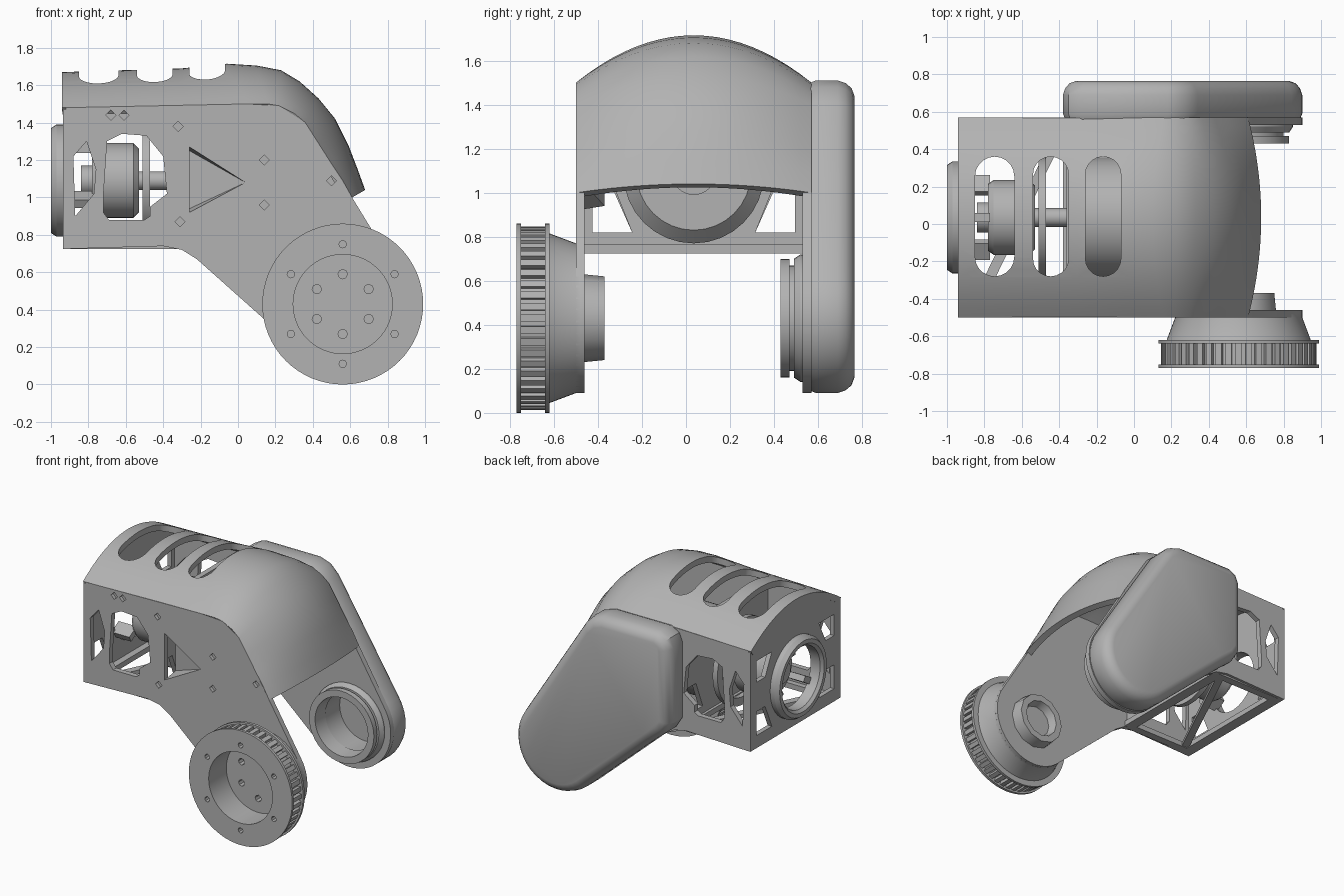
import bpy, bmesh
from math import cos, sin, pi, radians
from mathutils import Matrix, Vector

if "Cube" in bpy.data.objects:
    bpy.data.objects.remove(bpy.data.objects["Cube"])

grey = bpy.data.materials.new("mid grey")
grey.use_nodes = True
grey.diffuse_color = (0.45, 0.45, 0.45, 1)
grey.node_tree.nodes["Principled BSDF"].inputs["Base Color"].default_value = (0.45, 0.45, 0.45, 1)

PX, PZ = 0.56, 0.43      # arm pivot
MY, MZ = 0.035, 1.09     # motor axis
Y0, Y1 = -0.5, 0.57      # outer faces of the body walls


def finish(bm, name):
    bmesh.ops.remove_doubles(bm, verts=bm.verts, dist=1e-5)
    bmesh.ops.recalc_face_normals(bm, faces=bm.faces)
    me = bpy.data.meshes.new(name)
    bm.to_mesh(me)
    bm.free()
    me.materials.append(grey)
    ob = bpy.data.objects.new(name, me)
    bpy.context.collection.objects.link(ob)
    return ob


def place(p, axis, t):
    return {"X": (t, p[0], p[1]), "Y": (p[0], t, p[1]), "Z": (p[0], p[1], t)}[axis]


def loft(name, layers, axis):
    """Skin matching outlines, given as (outline, position), and cap both ends."""
    bm = bmesh.new()
    rings = [[bm.verts.new(place(p, axis, t)) for p in pts] for pts, t in layers]
    bm.faces.new(rings[0])
    bm.faces.new(rings[-1])
    for lo, hi in zip(rings, rings[1:]):
        for i in range(len(lo)):
            j = (i + 1) % len(lo)
            bm.faces.new((lo[i], lo[j], hi[j], hi[i]))
    return finish(bm, name)


def prism(name, pts, axis, a, b):
    return loft(name, [(pts, a), (pts, b)], axis)


def inset(pts, d):
    """Shrink a clockwise outline by a distance with mitred corners."""
    out = []
    for i, p in enumerate(pts):
        p = Vector(p)
        a = (p - Vector(pts[i - 1])).normalized()
        b = (Vector(pts[(i + 1) % len(pts)]) - p).normalized()
        na, nb = Vector((a.y, -a.x)), Vector((b.y, -b.x))
        out.append(tuple(p + (na + nb) * d / (1 + na.dot(nb))))
    return out


def lathe(name, prof, axis, centre, n=48, closed=True):
    """Revolve (radius, position) points about an axis."""
    bm = bmesh.new()
    rings = [[bm.verts.new(place((centre[0] + r * cos(2 * pi * k / n),
                                  centre[1] + r * sin(2 * pi * k / n)), axis, t))
              for k in range(n)] for r, t in prof]
    for i in range(len(prof) if closed else len(prof) - 1):
        a, b = rings[i], rings[(i + 1) % len(prof)]
        for k in range(n):
            m = (k + 1) % n
            bm.faces.new((a[k], a[m], b[m], b[k]))
    return finish(bm, name)


def solid(name, axis, centre, r, a, b, n=32):
    return lathe(name, [(0, a), (r, a), (r, b), (0, b)], axis, centre, n, False)


def apply_mods(ob):
    bpy.context.view_layer.objects.active = ob
    for m in list(ob.modifiers):
        bpy.ops.object.modifier_apply(modifier=m.name)


def cut(ob, cutters):
    for c in cutters:
        m = ob.modifiers.new("cut", "BOOLEAN")
        m.operation, m.solver, m.object = "DIFFERENCE", "EXACT", c
    apply_mods(ob)
    for c in cutters:
        bpy.data.objects.remove(c)


def arc(cx, cz, r, a0, a1, n):
    return [(cx + r * cos(radians(a0 + (a1 - a0) * i / n)),
             cz + r * sin(radians(a0 + (a1 - a0) * i / n))) for i in range(n + 1)]


def rect(a, b, c, d):
    return [(a, c), (b, c), (b, d), (a, d)]


def bearing_bore():
    return solid("cutter", "Y", (PX, PZ), 0.215, 0.4, 0.715)


# Side walls running down into the arms
arm_end = arc(PX, PZ, 0.34, 34, -130, 18)
wall = [(-0.92, 0.725), (-0.92, 1.48), (0.05, 1.5), (0.22, 1.49), (0.36, 1.4),
        (0.5, 1.18), (0.61, 1.0)] + arm_end + [(-0.22, 0.67), (-0.3, 0.72), (-0.4, 0.74)]
window = [(-0.7, 1.3), (-0.62, 1.34), (-0.49, 1.33), (-0.4, 1.22), (-0.38, 1.02),
          (-0.47, 0.95), (-0.47, 0.9), (-0.5, 0.88), (-0.69, 0.88), (-0.72, 0.92), (-0.72, 1.0)]
end_window = [(-0.88, 1.22), (-0.81, 1.3), (-0.76, 1.15), (-0.77, 1.02), (-0.87, 0.9)]
wedge = [(-0.26, 1.27), (0.04, 1.08), (-0.26, 0.92)]
screws = [(-0.68, 1.44), (-0.61, 1.44), (-0.32, 1.38), (0.14, 1.2), (0.5, 1.09),
          (0.14, 0.96), (-0.31, 0.87)]
for name, a, b in (("front_wall", Y0, Y0 + 0.04), ("back_wall", Y1 - 0.04, Y1)):
    ob = prism(name, wall, "Y", a, b)
    tools = [prism("cutter", w, "Y", a - 0.1, b + 0.1) for w in (window, end_window)]
    if name == "front_wall":
        tools.append(prism("cutter", wedge, "Y", a - 0.1, b + 0.1))
        tools += [solid("cutter", "Y", s, 0.027, a - 0.02, a + 0.025, 4) for s in screws]
    else:
        tools.append(bearing_bore())
    cut(ob, tools)

# Sloping pocket behind the triangular opening
bm = bmesh.new()
rim = [bm.verts.new((x, Y0 + 0.002, z)) for x, z in wedge]
low = [bm.verts.new((-0.26, Y0 + 0.13, z)) for z in (1.25, 0.94)]
bm.faces.new((rim[1], low[0], low[1]))
bm.faces.new((rim[0], low[0], rim[1]))
bm.faces.new((rim[2], rim[1], low[1]))
finish(bm, "wall_pocket")

# Arched hood bending down at the arm end: (edge x, edge z, crown x, crown z)
stations = [(-0.94, 1.48, -0.94, 1.67), (-0.3, 1.49, -0.3, 1.69), (0.05, 1.5, -0.06, 1.715),
            (0.16, 1.5, 0.1, 1.705), (0.22, 1.49, 0.23, 1.68), (0.3, 1.45, 0.33, 1.62),
            (0.36, 1.4, 0.43, 1.53), (0.43, 1.29, 0.52, 1.42), (0.5, 1.18, 0.59, 1.28),
            (0.56, 1.09, 0.64, 1.15), (0.61, 1.0, 0.68, 1.04)]
bm = bmesh.new()
N = 20
grid = []
for ex, ez, cx, cz in stations:
    row = []
    for k in range(N + 1):
        u = k / N
        f = 1 - (2 * u - 1) ** 2
        row.append(bm.verts.new((ex + (cx - ex) * f, Y0 + (Y1 - Y0) * u, ez + (cz - ez) * f)))
    grid.append(row)
for a, b in zip(grid, grid[1:]):
    for k in range(N):
        bm.faces.new((a[k], b[k], b[k + 1], a[k + 1]))
hood = finish(bm, "hood")
if hood.data.polygons[0].normal.z < 0:
    hood.data.flip_normals()
m = hood.modifiers.new("shell", "SOLIDIFY")
m.thickness, m.offset = 0.045, -1
apply_mods(hood)


def slot(x0, x1):
    r, c = (x1 - x0) / 2, (x0 + x1) / 2
    return arc(c, 0.36 - r, r, 0, 180, 10) + arc(c, -0.28 + r, r, 180, 360, 10)


cut(hood, [prism("cutter", slot(*s), "Z", 1.3, 1.9)
           for s in ((-0.85, -0.64), (-0.54, -0.35), (-0.26, -0.07))])

# End plate with arched top, motor opening and corner holes
arch = [(Y0 + (Y1 - Y0) * k / N, 1.47 + 0.18 * (1 - (2 * k / N - 1) ** 2)) for k in range(N + 1)]
end_plate = prism("end_plate", [(Y1, 0.725), (Y0, 0.725)] + arch, "X", -0.935, -0.9)


def corner_holes(x, z0, z1):
    tri = [(0.46, z0), (0.28, z0), (0.36, z1), (0.46, z1)]
    return [prism("cutter", [(MY + s * y, z) for y, z in tri], "X", x - 0.1, x + 0.1)
            for s in (-1, 1)]


cut(end_plate, [solid("cutter", "X", (MY, MZ), 0.24, -1.1, -0.8)]
    + corner_holes(-0.92, 0.82, 1.0) + corner_holes(-0.92, 1.38, 1.22))
lathe("end_ring", [(0.23, -0.9), (0.23, -0.98), (0.25, -1.0), (0.28, -1.0), (0.3, -0.97),
                   (0.3, -0.9)], "X", (MY, MZ))

# Inner bulkhead and open floor frame with a diagonal strut
bulkhead = prism("bulkhead", rect(Y0 + 0.03, Y1 - 0.03, 0.74, 1.48), "X", -0.36, -0.32)
cut(bulkhead, corner_holes(-0.34, 0.82, 1.02))
floor = prism("floor_frame", rect(-0.92, -0.3, Y0 + 0.02, Y1 - 0.02), "Z", 0.725, 0.765)
cut(floor, [prism("cutter", rect(-0.85, -0.38, -0.42, 0.49), "Z", 0.6, 0.9)])
prism("floor_strut", [(-0.88, -0.45), (-0.82, -0.45), (-0.35, 0.52), (-0.41, 0.52)],
      "Z", 0.73, 0.76)

# Motor, shaft and gearbox
lathe("motor", [(0, -0.84), (0.08, -0.84), (0.08, -0.78), (0.18, -0.78), (0.2, -0.75),
                (0.2, -0.56), (0.17, -0.53), (0, -0.53)], "X", (MY, MZ), 32, False)
solid("motor_shaft", "X", (MY, MZ), 0.05, -0.54, -0.35, 16)
lathe("motor_collar", [(0.26, -0.51), (0.32, -0.51), (0.32, -0.47), (0.26, -0.47)], "X", (MY, MZ))
lathe("gearbox", [(0, -0.36), (0.32, -0.36), (0.32, -0.06), (0.26, 0), (0.1, 0), (0.1, 0.03),
                  (0, 0.03)], "X", (MY, MZ), 32, False)
for k in range(3):
    ang = 2 * pi * k / 3 + pi / 2
    prism("motor_spoke", [(MY + r * cos(ang + d), MZ + r * sin(ang + d))
                          for r, d in ((0.15, -0.15), (0.25, -0.1), (0.25, 0.1), (0.15, 0.15))],
          "X", -0.92, -0.77)

# Back arm cover with a rounded outer rim and a bore for the bearing
cover = [(-0.38, 0.84), (-0.38, 1.4), (-0.35, 1.47), (-0.28, 1.51), (0.18, 1.51),
         (0.27, 1.48), (0.34, 1.41)] + arm_end + [(-0.22, 0.67), (-0.33, 0.76)]
ob = loft("back_arm_cover", [(inset(cover, d), y) for d, y in (
    (0.012, Y1 - 0.01), (0, Y1 + 0.02), (0, 0.69), (0.012, 0.725), (0.035, 0.752),
    (0.07, 0.765))], "Y")
cut(ob, [bearing_bore()])

# Back pivot bearing
lathe("back_bearing", [(0.21, 0.54), (0.29, 0.54), (0.29, 0.52), (0.27, 0.49), (0.24, 0.49),
                       (0.24, 0.47), (0.27, 0.47), (0.27, 0.43), (0.22, 0.43)],
      "Y", (PX, PZ), 40)

# Toothed drive pulley with recessed face, tapering to the arm
pulley = lathe("drive_pulley", [(0, -0.56), (0.265, -0.56), (0.265, -0.77), (0.43, -0.77),
                                (0.43, -0.75), (0.39, -0.75), (0.39, -0.64), (0.43, -0.64),
                                (0.43, -0.62), (0.385, -0.62), (0.34, -0.5), (0.34, -0.48),
                                (0, -0.48)], "Y", (PX, PZ), 64, False)
holes = []
for k in range(6):
    a = pi / 2 + k * pi / 3
    for r, size, y in ((0.32, 0.02, -0.77), (0.16, 0.025, -0.56)):
        holes.append(solid("cutter", "Y", (PX + r * cos(a), PZ + r * sin(a)), size,
                           y - 0.03, y + 0.05, 8))
cut(pulley, holes)
bm = bmesh.new()
TEETH = 48
for k in range(TEETH):
    turn = Matrix.Translation((PX, -0.695, PZ)) @ Matrix.Rotation(2 * pi * k / TEETH, 4, "Y")
    bmesh.ops.create_cube(bm, size=1, matrix=turn @ Matrix.Translation((0.398, 0, 0))
                          @ Matrix.Diagonal((0.036, 0.115, 0.032, 1)))
finish(bm, "pulley_teeth")

# Inner hub on the front arm
lathe("front_hub", [(0, -0.47), (0.2, -0.47), (0.19, -0.37), (0.14, -0.37), (0.12, -0.43),
                    (0, -0.43)], "Y", (PX, PZ), 12, False)

# Smooth shading with sharp edges kept
bpy.ops.object.select_all(action="DESELECT")
for ob in bpy.context.scene.objects:
    if ob.type == "MESH":
        ob.select_set(True)
        bpy.context.view_layer.objects.active = ob
bpy.ops.object.shade_smooth_by_angle(angle=radians(30))
